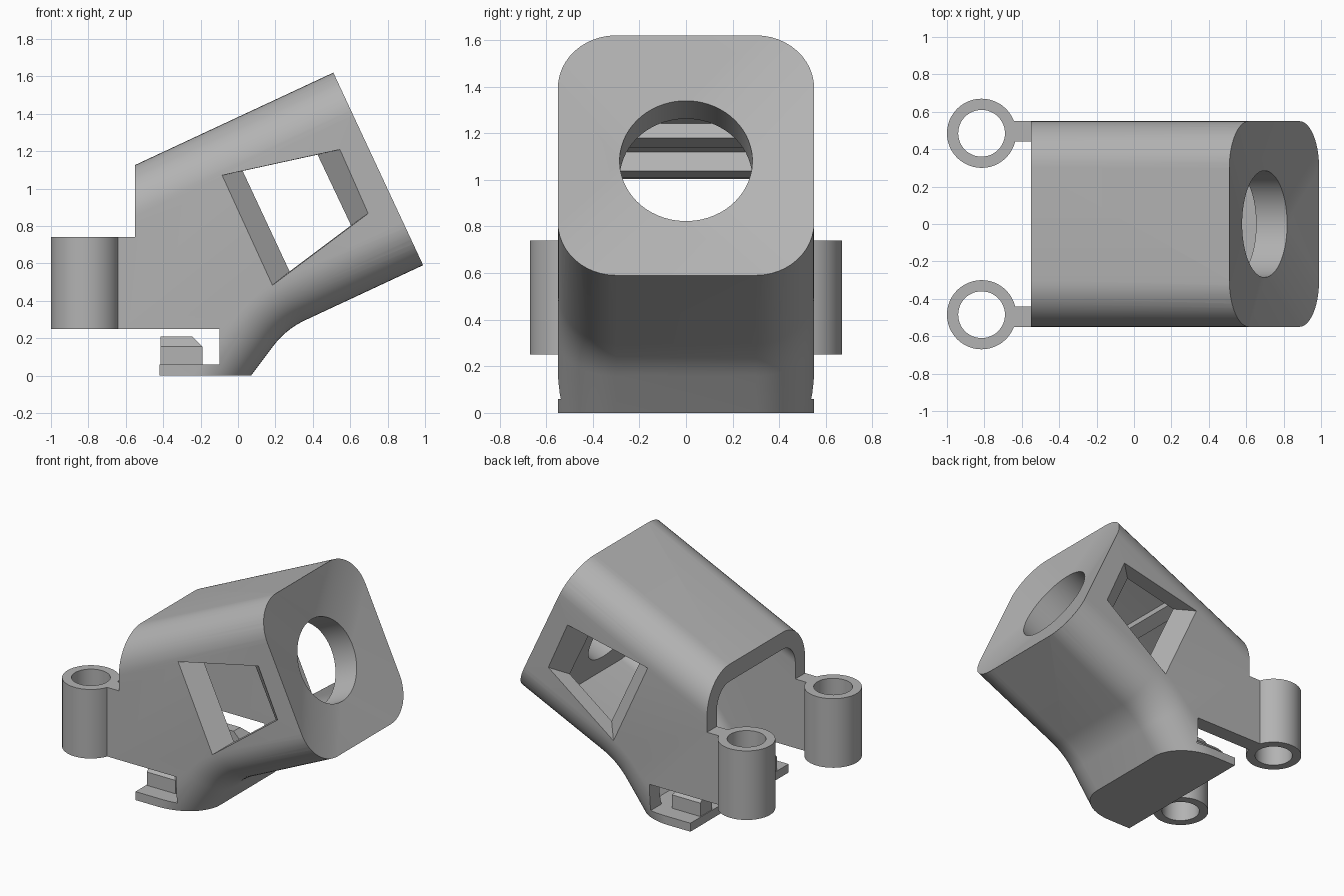
import bpy, bmesh, math
from mathutils import Vector

if "Cube" in bpy.data.objects:
    bpy.data.objects.remove(bpy.data.objects["Cube"])

grey = bpy.data.materials.new("plain_grey")
grey.use_nodes = True
grey.diffuse_color = (0.45, 0.45, 0.45, 1)
grey.node_tree.nodes["Principled BSDF"].inputs["Base Color"].default_value = (0.45, 0.45, 0.45, 1)

TILT = math.radians(25)
COS, SIN = math.cos(TILT), math.sin(TILT)
TOP = Vector((0.51, 1.62))          # upper front corner of the side profile
U, DOWN = Vector((COS, SIN)), Vector((SIN, -COS))
FACE = 1.136                        # height of the tilted face
HALF, RADIUS, WALL = 0.55, 0.25, 0.11


def tilted(s, d, y):
    """Point s behind the face and d below the roof."""
    p = TOP - U * s + DOWN * d
    return (p.x, y, p.y)


def loft(name, rings, closed=False):
    """Skin equal rings of points; cap the ends unless the rings form a loop."""
    bm = bmesh.new()
    rows = [[bm.verts.new(p) for p in ring] for ring in rings]
    n = len(rows[0])
    pairs = list(zip(rows, rows[1:])) + ([(rows[-1], rows[0])] if closed else [])
    for a, b in pairs:
        for i in range(n):
            j = (i + 1) % n
            bm.faces.new((a[i], a[j], b[j], b[i]))
    if not closed:
        bm.faces.new(rows[0])
        bm.faces.new(rows[-1])
    bmesh.ops.recalc_face_normals(bm, faces=bm.faces)
    mesh = bpy.data.meshes.new(name)
    bm.to_mesh(mesh)
    bm.free()
    mesh.materials.append(grey)
    obj = bpy.data.objects.new(name, mesh)
    bpy.context.collection.objects.link(obj)
    return obj


def box(name, x0, x1, y0, y1, z0, z1):
    return loft(name, [[(x0, y0, z), (x1, y0, z), (x1, y1, z), (x0, y1, z)] for z in (z0, z1)])


def activate(obj):
    bpy.ops.object.select_all(action="DESELECT")
    obj.select_set(True)
    bpy.context.view_layer.objects.active = obj


def cut(obj, cutter):
    cutter.hide_render = True
    mod = obj.modifiers.new("cut", "BOOLEAN")
    mod.operation, mod.solver, mod.object = "DIFFERENCE", "EXACT", cutter
    activate(obj)
    bpy.ops.object.modifier_apply(modifier=mod.name)
    bpy.data.objects.remove(cutter)


def smooth(obj):
    activate(obj)
    bpy.ops.object.shade_smooth_by_angle(angle=math.radians(28))


def profile(d, front, back_x, floor, tail):
    """Side profile with roof and belly moved inward by d."""
    pts = [Vector((back_x, 1.126 + math.tan(TILT) * (back_x + HALF) - d / COS))]
    pts += [TOP - U * front + DOWN * d, TOP - U * front + DOWN * (FACE - d)]
    # Bend in the belly, then the steep neck down to the floor
    a0, a1, bend = TILT, math.atan2(4, 3), 0.45
    mid = (a0 + a1) / 2
    corner = Vector((0.256, 0.248))
    centre = corner - Vector((-math.sin(mid), math.cos(mid))) * bend / math.cos(mid - a0)
    for i in range(11):
        a = a0 + (a1 - a0) * i / 10
        pts.append(centre + Vector((-math.sin(a), math.cos(a))) * (bend + d))
    pts.append(Vector((0.07 + floor * 0.75 - d / 0.8, floor)))
    return pts + [Vector(p) for p in tail]


def rounded_solid(name, half, radius, inset, *shape):
    """Sweep the profile across y with filleted roof and belly edges."""
    side = []
    for i in range(13):
        a = math.pi / 2 * i / 12
        side.append((half - radius + radius * math.cos(a), inset + radius * (1 - math.sin(a))))
    slices = side + [(-y, d) for y, d in reversed(side)]
    return loft(name, [[(p.x, y, p.y) for p in profile(d, *shape)] for y, d in slices])


# Housing with arms and foot plate
housing = rounded_solid("housing", HALF, RADIUS, 0, 0, -0.55, 0,
                        [(-0.42, 0), (-0.42, 0.25), (-0.66, 0.25), (-0.66, 0.74), (-0.55, 0.74)])
cut(housing, rounded_solid("cavity", HALF - WALL, RADIUS - WALL, WALL, 0.24, -0.9, 0.06,
                           [(-0.9, 0.06)]))
cut(housing, box("side_slot", -0.6, -0.1, -0.8, 0.8, 0.06, 0.25))

# Dished face and round bore
N = 16
rim, circle = [], []
for k in range(4):
    for i in range(N):
        a = math.pi / 2 * (k + i / (N - 1))
        cy = (HALF - RADIUS) * (1 if k in (0, 3) else -1)
        cd = (FACE / 2 - RADIUS) * (1 if k < 2 else -1)
        rim.append(Vector((cy + RADIUS * math.cos(a), cd + RADIUS * math.sin(a))) * 1.003)
        t = math.tau * (k * N + i + 0.5) / (4 * N)
        circle.append(Vector((math.cos(t), math.sin(t))) * 0.285)
DISH, GROW = 0.057, 0.3
outer = [r + (r - c) * GROW for r, c in zip(rim, circle)]
rings = [[tilted(s, FACE / 2 + p.y, p.x) for p in ring]
         for s, ring in ((-DISH * GROW, outer), (DISH, circle), (0.4, circle))]
cut(housing, loft("bore", rings))

# Side windows with slanted front and rear reveals
wide = [(-0.09, 1.07), (0.55, 1.21), (0.70, 0.87), (0.18, 0.48)]
narrow = [(0.03, 1.095), (0.42, 1.18), (0.60, 0.80), (0.28, 0.56)]
for side in (1, -1):
    cut(housing, loft("window", [[(x, side * y, z) for x, z in quad]
                                 for y, quad in ((0.555, wide), (0.435, narrow))]))
smooth(housing)

# Cross ribs below the roof
for name, s0, s1, depth in (("middle_rib", 0.66, 0.755, 0.178), ("rear_rib", 0.95, 1.02, 0.20)):
    loft(name, [[tilted(s0, 0.08, y), tilted(s1, 0.08, y), tilted(s1, depth, y), tilted(s0, depth, y)]
                for y in (-0.44, 0.44)])

# Mounting sleeves and clip blocks, one per side
for side, label in ((1, "left"), (-1, "right")):
    sleeve = loft(label + "_sleeve",
                  [[(-0.815 + r * math.cos(math.tau * i / 48),
                     side * 0.485 + r * math.sin(math.tau * i / 48), z) for i in range(48)]
                   for r, z in ((0.185, 0.25), (0.185, 0.74), (0.125, 0.74), (0.125, 0.25))], True)
    smooth(sleeve)
    rings = []
    for z, c in ((0.03, 0), (0.155, 0), (0.21, 0.055)):
        x0, x1, y0, y1 = -0.415, -0.19 - c, side * 0.30, side * (0.43 - c)
        rings.append([(x0, y0, z), (x1, y0, z), (x1, y1, z), (x0, y1, z)])
    loft(label + "_clip_block", rings)
